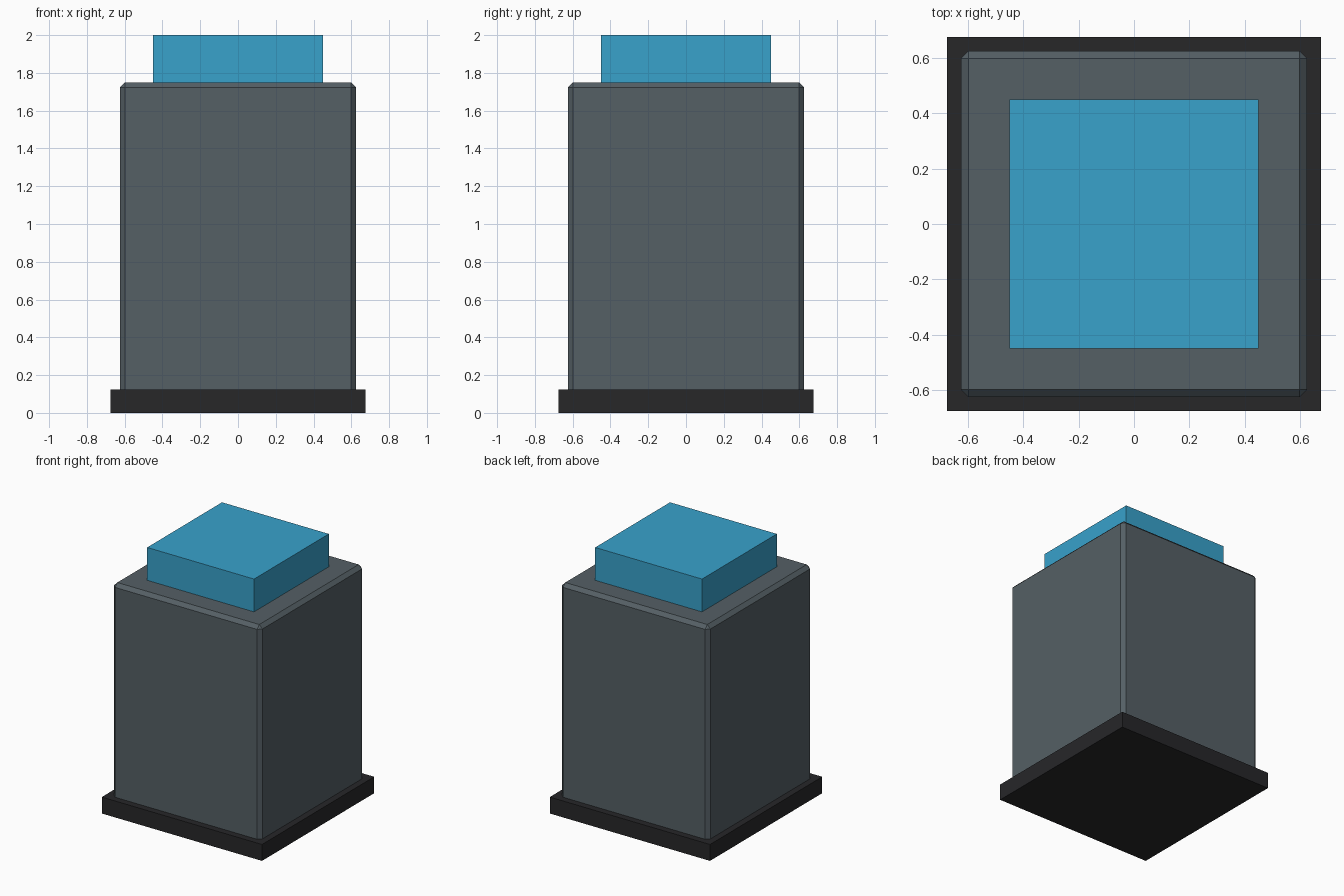
import bpy

if "Cube" in bpy.data.objects:
    bpy.data.objects.remove(bpy.data.objects["Cube"])


def material(name, rgb):
    mat = bpy.data.materials.new(name)
    mat.diffuse_color = (*rgb, 1)
    mat.use_nodes = True
    mat.node_tree.nodes["Principled BSDF"].inputs["Base Color"].default_value = mat.diffuse_color
    return mat


def block(name, width, z0, z1, mat, chamfer=0):
    """Square upright block from z0 to z1, with optional chamfered edges."""
    bpy.ops.mesh.primitive_cube_add(size=1, location=(0, 0, (z0 + z1) / 2))
    obj = bpy.context.object
    obj.name = name
    obj.scale = (width, width, z1 - z0)
    bpy.ops.object.transform_apply(location=False, rotation=False, scale=True)
    obj.data.materials.append(mat)
    if chamfer:
        bevel = obj.modifiers.new("chamfer", 'BEVEL')
        bevel.width = chamfer
        bevel.segments = 1
    return obj


black = material("black", (0.02, 0.02, 0.022))
grey = material("slate_grey", (0.09, 0.115, 0.13))
blue = material("blue", (0.04, 0.36, 0.6))

# Foot plate, chamfered housing and the button-like cap
block("base_plate", 1.35, 0, 0.125, black)
block("body", 1.25, 0.04, 1.75, grey, chamfer=0.027)
block("top_cap", 0.90, 1.70, 2.0, blue)
